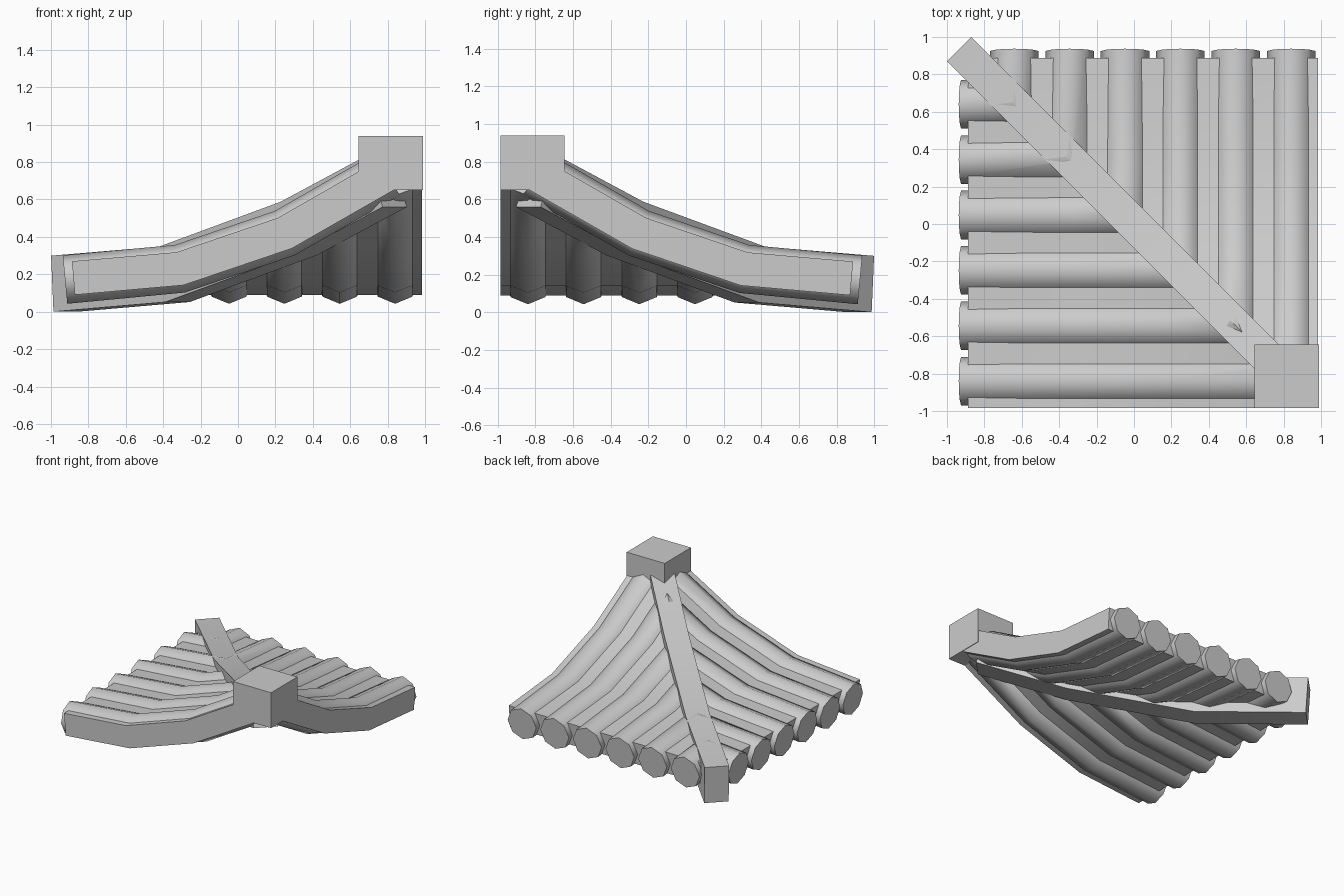
import bpy, bmesh, math
from mathutils import Vector

if "Cube" in bpy.data.objects:
    bpy.data.objects.remove(bpy.data.objects["Cube"])

DIAG = Vector((1, 1, 0)).normalized()


def sweep(bm, path, section, side):
    """Sweep a closed (sideways, up) section along a 3D path, capped at both ends."""
    pts = [Vector(p) for p in path]
    rings = []
    for i, p in enumerate(pts):
        t = Vector((0, 0, 0))
        if i > 0:
            t += (p - pts[i - 1]).normalized()
        if i < len(pts) - 1:
            t += (pts[i + 1] - p).normalized()
        up = t.normalized().cross(side)
        if up.z < 0:
            up = -up
        rings.append([bm.verts.new(p + side * s + up * h) for s, h in section])
    n = len(section)
    for a, b in zip(rings, rings[1:]):
        for j in range(n):
            k = (j + 1) % n
            bm.faces.new((a[j], a[k], b[k], b[j]))
    bm.faces.new(rings[0])
    bm.faces.new(rings[-1])


def trim_to_hip(bm):
    """Cut away everything past the diagonal hip line and close the cut."""
    geom = bm.verts[:] + bm.edges[:] + bm.faces[:]
    cut = bmesh.ops.bisect_plane(bm, geom=geom, plane_co=(0, 0, 0),
                                 plane_no=DIAG, clear_outer=True)["geom_cut"]
    edges = [e for e in cut if isinstance(e, bmesh.types.BMEdge)]
    if edges:
        bmesh.ops.holes_fill(bm, edges=edges)


def finish(bm, name, mirror=False):
    if mirror:  # reflect across the hip line
        for v in bm.verts:
            v.co.x, v.co.y = -v.co.y, -v.co.x
    bmesh.ops.recalc_face_normals(bm, faces=bm.faces[:])
    me = bpy.data.meshes.new(name)
    bm.to_mesh(me)
    bm.free()
    ob = bpy.data.objects.new(name, me)
    bpy.context.collection.objects.link(ob)
    bpy.ops.object.select_all(action='DESELECT')
    ob.select_set(True)
    bpy.context.view_layer.objects.active = ob
    bpy.ops.object.shade_smooth_by_angle(angle=math.radians(47))
    return ob


def rect(s0, s1, h):
    return [(s0, -h), (s1, -h), (s1, h), (s0, h)]


# Roof slope profile (distance, height), shared by deck and tile rows
bends = [(-0.31, 0.23), (0.25, 0.42), (0.80, 0.735)]
octagon = [(0.13 * math.cos(i * math.pi / 4), 0.13 * math.sin(i * math.pi / 4))
           for i in range(8)]
row_pos = [-0.84 + 0.296 * i for i in range(6)]

for mirror, label in ((False, "left"), (True, "back")):
    # Sloping roof deck
    bm = bmesh.new()
    deck = [(-0.88, 0.18)] + bends
    sweep(bm, [(u, 0, z) for u, z in deck], rect(-0.985, 0.88, 0.09), Vector((0, 1, 0)))
    trim_to_hip(bm)
    finish(bm, f"{label}_roof_deck", mirror)

    # Round tile rows, projecting past the eave
    for i, y in enumerate(row_pos):
        bm = bmesh.new()
        row = [(-0.925, 0.172)] + bends
        sweep(bm, [(u, y, z) for u, z in row], octagon, Vector((0, 1, 0)))
        trim_to_hip(bm)
        finish(bm, f"{label}_tile_row_{i + 1}", mirror)

# Diagonal hip beam
bm = bmesh.new()
hip = [(-0.928, 0.15), (-0.34, 0.20), (0.325, 0.445), (0.80, 0.70)]
sweep(bm, [(u, -u, z) for u, z in hip], rect(-0.092, 0.092, 0.15), DIAG)
finish(bm, "hip_beam")

# Peak block
bm = bmesh.new()
bmesh.ops.create_cube(bm, size=1)
for v in bm.verts:
    v.co = Vector((0.8175 + v.co.x * 0.345, -0.815 + v.co.y * 0.34, 0.795 + v.co.z * 0.29))
finish(bm, "peak_block")
